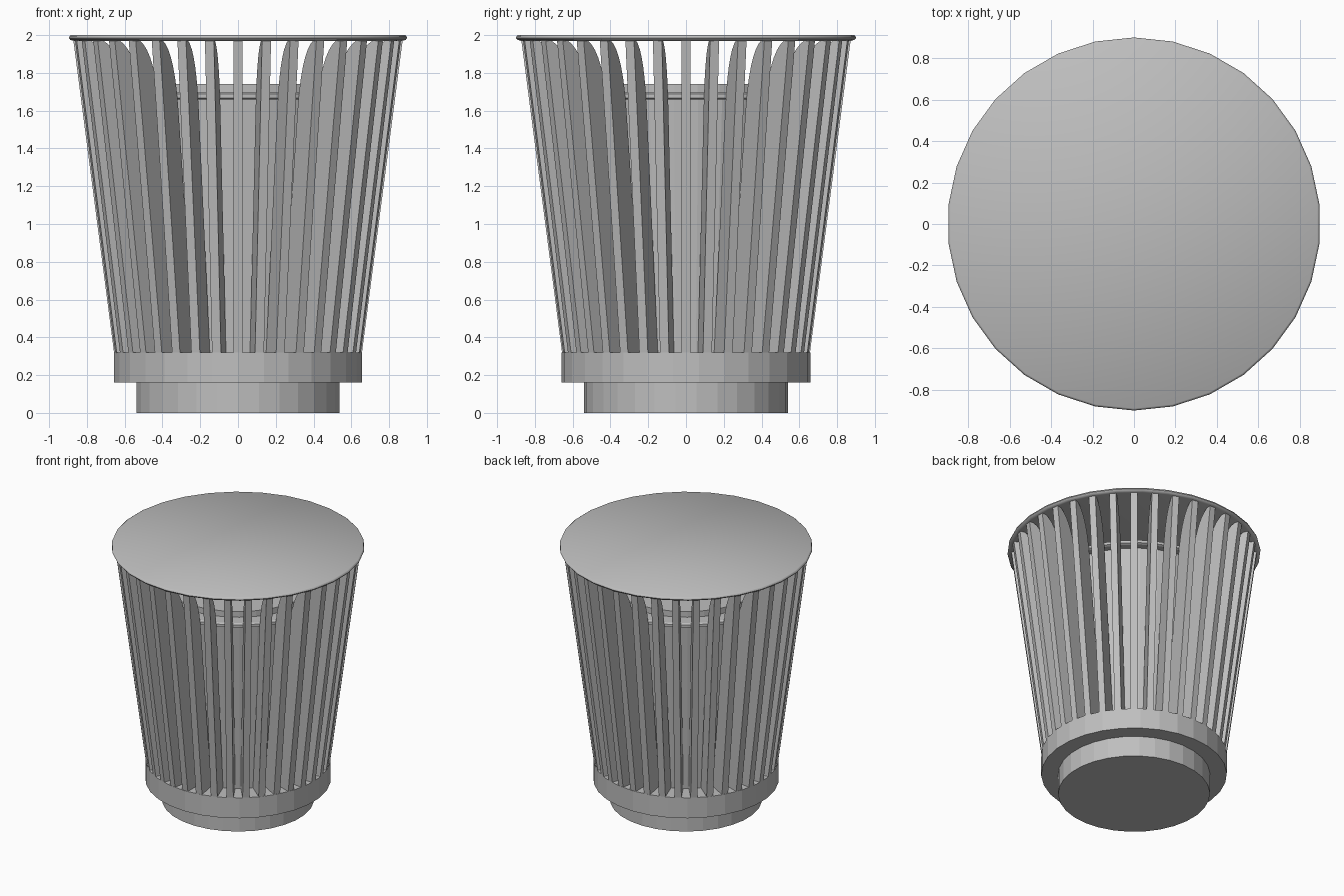
import bpy, bmesh, math
from mathutils import Matrix, Vector

SIDES, FINS = 30, 36

cube = bpy.data.objects.get("Cube")
if cube:
    bpy.data.objects.remove(cube, do_unlink=True)

grey = bpy.data.materials.new("plain grey")
grey.use_nodes = True
grey.diffuse_color = (0.52, 0.52, 0.52, 1)
grey.node_tree.nodes["Principled BSDF"].inputs["Base Color"].default_value = grey.diffuse_color


def finish(name, bm):
    """Turn a bmesh into a grey scene object."""
    bmesh.ops.recalc_face_normals(bm, faces=bm.faces)
    mesh = bpy.data.meshes.new(name)
    bm.to_mesh(mesh)
    bm.free()
    mesh.materials.append(grey)
    obj = bpy.data.objects.new(name, mesh)
    bpy.context.collection.objects.link(obj)
    return obj


def turned(name, profile):
    """Closed solid of revolution from (radius, height) pairs, bottom to top."""
    bm = bmesh.new()
    rings = []
    for r, z in profile:
        angles = [math.pi / 2 + math.tau * i / SIDES for i in range(SIDES)]
        rings.append([bm.verts.new((r * math.cos(a), r * math.sin(a), z)) for a in angles])
    for low, high in zip(rings, rings[1:]):
        for i in range(SIDES):
            j = (i + 1) % SIDES
            bm.faces.new((low[i], low[j], high[j], high[i]))
    bm.faces.new(rings[0])
    bm.faces.new(rings[-1])
    return finish(name, bm)


# Stepped foot
turned("foot", [(0.54, 0), (0.54, 0.16)])
turned("base_ring", [(0.66, 0.16), (0.66, 0.32)])

# Inner drum with a lip and a low cap
turned("inner_drum", [(0.50, 0.31), (0.62, 1.67)])
turned("drum_lip", [(0.67, 1.66), (0.685, 1.667), (0.685, 1.688), (0.67, 1.695)])
turned("drum_cap", [(0.57, 1.69), (0.57, 1.74)])

# Round top with a softened rim
top = turned("top_disc", [(0.875, 1.97), (0.893, 1.975), (0.90, 1.985),
                          (0.897, 1.995), (0.89, 2.0)])

# Radial fins: straight outer edge, inner edge sweeping out to the rim
outline = [Vector((0.50, 0.31)), Vector((0.655, 0.31)), Vector((0.872, 1.975)),
           Vector((0.845, 1.975))]
start, bend, end = Vector((0.845, 1.975)), Vector((0.72, 1.92)), Vector((0.675, 1.62))
for k in range(1, 8):
    t = k / 7
    outline.append(start * (1 - t) ** 2 + bend * 2 * t * (1 - t) + end * t * t)

bm = bmesh.new()
for n in range(FINS):
    turn = Matrix.Rotation(math.tau * n / FINS, 4, "Z")
    left, right = [[bm.verts.new(turn @ Vector((p.x, side, p.y))) for p in outline]
                   for side in (-0.024, 0.024)]
    bm.faces.new(left)
    bm.faces.new(right)
    for i in range(len(outline)):
        j = (i + 1) % len(outline)
        bm.faces.new((left[i], left[j], right[j], right[i]))
fins = finish("fins", bm)

# Smooth the rounded rim and the curved fin edges
for obj in (top, fins):
    bpy.ops.object.select_all(action="DESELECT")
    obj.select_set(True)
    bpy.context.view_layer.objects.active = obj
    bpy.ops.object.shade_smooth_by_angle(angle=math.radians(40))
